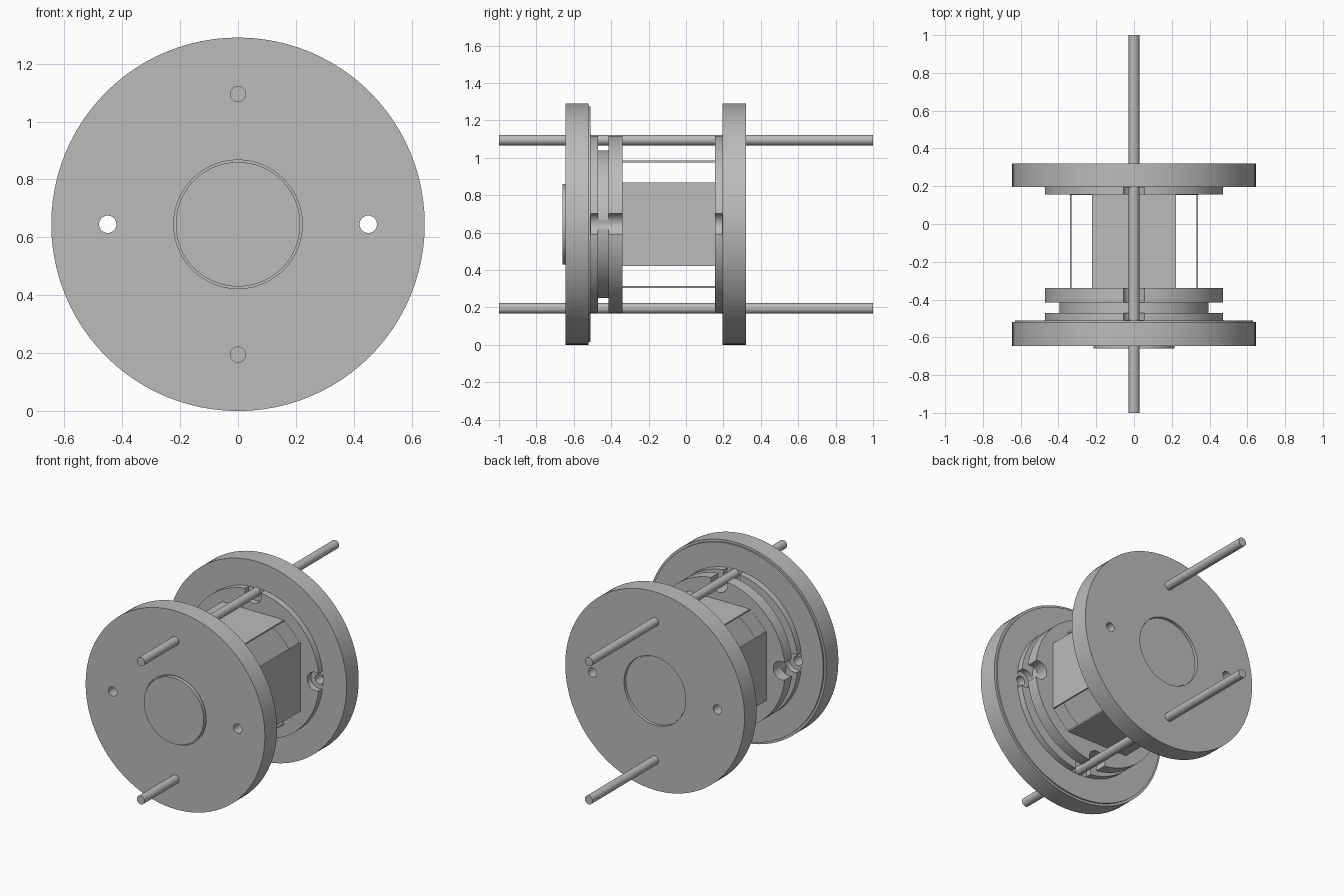
import bpy
import bmesh
from math import cos, sin, pi
from mathutils import Matrix, Vector

cube = bpy.data.objects.get("Cube")
if cube:
    bpy.data.objects.remove(cube, do_unlink=True)

AXIS_Z = 0.645      # height of the common axis
PITCH = 0.45        # rods and holes sit on this radius

grey = bpy.data.materials.new("plain_grey")
grey.use_nodes = True
grey.diffuse_color = (0.5, 0.5, 0.5, 1)
grey.node_tree.nodes["Principled BSDF"].inputs["Base Color"].default_value = grey.diffuse_color


def finish(name, bm):
    """Turn a bmesh into a grey object placed on the axis."""
    bmesh.ops.recalc_face_normals(bm, faces=bm.faces)
    mesh = bpy.data.meshes.new(name)
    bm.to_mesh(mesh)
    bm.free()
    mesh.materials.append(grey)
    obj = bpy.data.objects.new(name, mesh)
    obj.location.z = AXIS_Z
    bpy.context.collection.objects.link(obj)
    return obj


def activate(obj):
    bpy.ops.object.select_all(action='DESELECT')
    obj.select_set(True)
    bpy.context.view_layer.objects.active = obj


def smooth(obj):
    activate(obj)
    bpy.ops.object.shade_smooth_by_angle(angle=0.5)
    return obj


def lathe(name, profile, sides=96):
    """Revolve (radius, y) points about the y axis."""
    bm = bmesh.new()
    verts = [bm.verts.new((r, y, 0)) for r, y in profile]
    edges = [bm.edges.new(pair) for pair in zip(verts, verts[1:])]
    bmesh.ops.spin(bm, geom=verts + edges, cent=(0, 0, 0), axis=(0, 1, 0),
                   angle=2 * pi, steps=sides, use_duplicate=False)
    bmesh.ops.remove_doubles(bm, verts=bm.verts, dist=1e-5)
    return finish(name, bm)


def rod(name, x, z, radius, y0, y1, sides=32):
    obj = lathe(name, [(0, y0), (radius, y0), (radius, y1), (0, y1)], sides)
    obj.location += Vector((x, 0, z))
    return obj


def box(name, size, centre, turn=0):
    """Box centred at an offset, turned about the y axis."""
    bm = bmesh.new()
    bmesh.ops.create_cube(bm, size=1)
    bmesh.ops.scale(bm, vec=size, verts=bm.verts)
    bmesh.ops.translate(bm, vec=centre, verts=bm.verts)
    bmesh.ops.rotate(bm, matrix=Matrix.Rotation(turn, 3, 'Y'), verts=bm.verts)
    return finish(name, bm)


def cut(obj, cutter):
    cutter.hide_render = True
    mod = obj.modifiers.new("cut", 'BOOLEAN')
    mod.operation = 'DIFFERENCE'
    mod.solver = 'EXACT'
    mod.object = cutter
    activate(obj)
    bpy.ops.object.modifier_apply(modifier=mod.name)
    bpy.data.objects.remove(cutter, do_unlink=True)


# Front plate with raised centre disc and grooved inner flange
front = lathe("front_plate", [
    (0, -.66), (.215, -.66), (.215, -.635), (.222, -.635), (.222, -.645),
    (.645, -.645), (.645, -.52), (.63, -.52), (.63, -.51), (.475, -.51),
    (.475, -.47), (.395, -.47), (.395, -.415), (.475, -.415), (.475, -.34),
    (.3, -.34), (.3, -.38), (0, -.38)])

# Back plate with recessed centre disc and thin inner flange
back = lathe("back_plate", [
    (0, .305), (.215, .305), (.215, .3), (.222, .3), (.222, .32),
    (.645, .32), (.645, .195), (.475, .195), (.475, .155),
    (.3, .155), (.3, .195), (0, .195)])

# Round notches in the flanges and through holes at the sides
for plate, y0, y1 in ((front, -.508, -.3), (back, .1, .193)):
    for i in range(4):
        a = i * pi / 2
        cut(plate, rod("notch_cutter", PITCH * cos(a), PITCH * sin(a), .06, y0, y1))
    for side in (-1, 1):
        cut(plate, rod("hole_cutter", side * PITCH, 0, .03, -1, 1))
    smooth(plate)

# Long tie rods above and below the axis
for name, side in (("upper_rod", 1), ("lower_rod", -1)):
    smooth(rod(name, 0, side * PITCH, .028, -1, 1))

# Four thin panels around the axis, joined at the ends by diagonal braces
for i, name in enumerate(("top", "left", "bottom", "right")):
    turn = i * pi / 2
    box(name + "_panel", (.445, .5, .01), (0, -.0925, .335), turn)
    for end, y in (("front", -.346), ("back", .161)):
        box(f"{name}_{end}_brace", (.165, .014, .01), (0, y, .395), turn + pi / 4)
